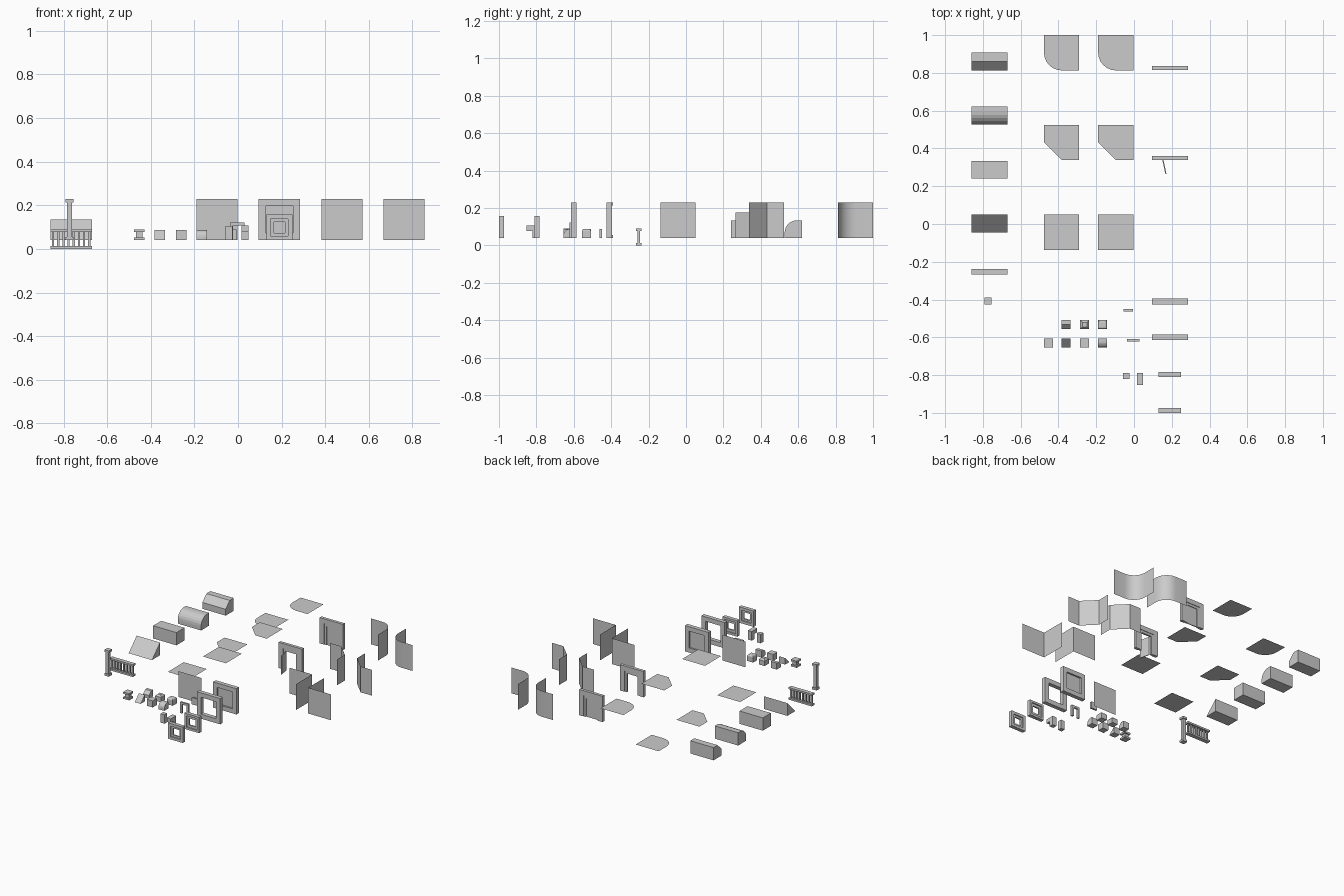
import bpy, math

if "Cube" in bpy.data.objects:
    bpy.data.objects.remove(bpy.data.objects["Cube"])

LO, HI = 0.04, 0.23      # storey bottom and top
S = 0.19                 # module size


def mesh(name, verts, faces):
    me = bpy.data.meshes.new(name)
    me.from_pydata(verts, [], faces)
    me.update()
    ob = bpy.data.objects.new(name, me)
    bpy.context.collection.objects.link(ob)
    return ob


def loft(name, loops):
    """Closed solid through a list of matching vertex loops."""
    n = len(loops[0])
    verts = [v for l in loops for v in l]
    faces = [tuple(reversed(range(n)))]
    for k in range(len(loops) - 1):
        for i in range(n):
            j = (i + 1) % n
            faces.append((k*n + i, k*n + j, (k+1)*n + j, (k+1)*n + i))
    faces.append(tuple(range((len(loops)-1)*n, len(loops)*n)))
    return mesh(name, verts, faces)


def box(name, x0, x1, y0, y1, z0, z1):
    return loft(name, [[(x0, y0, z), (x1, y0, z), (x1, y1, z), (x0, y1, z)] for z in (z0, z1)])


def prism_x(name, prof, x0, x1):
    return loft(name, [[(x, y, z) for y, z in prof] for x in (x0, x1)])


def prism_y(name, prof, y0, y1):
    return loft(name, [[(x, y, z) for x, z in prof] for y in (y1, y0)])


def ring(name, x0, x1, z0, z1, b, y0, y1, zb=None):
    """Rectangular frame, border b (zb = border at top and bottom)."""
    c = b if zb is None else zb
    out = [(x0, z0), (x1, z0), (x1, z1), (x0, z1)]
    inn = [(x0+b, z0+c), (x1-b, z0+c), (x1-b, z1-c), (x0+b, z1-c)]
    loops = [(out, y0), (out, y1), (inn, y1), (inn, y0)]
    verts = [(x, y, z) for l, y in loops for x, z in l]
    faces = []
    for k in range(4):
        for i in range(4):
            j, m = (i+1) % 4, (k+1) % 4
            faces.append((k*4+i, k*4+j, m*4+j, m*4+i))
    return mesh(name, verts, faces)


def portal(name, x0, x1, z0, z1, b, y0, y1, t=None):
    """Door surround open at the bottom."""
    t = b if t is None else t
    return prism_y(name, [(x0, z0), (x0+b, z0), (x0+b, z1-t), (x1-b, z1-t), (x1-b, z0),
                          (x1, z0), (x1, z1), (x0, z1)], y0, y1)


def corner(kind, r=0.095, n=6):
    """Corner path near local (0,0): square, chamfer or round."""
    if kind == "square":
        return [(0, 0)]
    if kind == "chamfer":
        return [(0, r), (r, 0)]
    return [(r - r*math.cos(a), r - r*math.sin(a)) for a in [i*math.pi/2/n for i in range(n+1)]]


def smooth(ob):
    bpy.context.view_layer.objects.active = ob
    ob.select_set(True)
    bpy.ops.object.shade_smooth_by_angle(angle=math.radians(30))
    ob.select_set(False)


# floors, ceilings and corner walls in three corner styles
for kind, y in (("square", -0.137), ("chamfer", 0.338), ("round", 0.813)):
    y1 = y + 0.187
    path = corner(kind)
    for nm, x, z in (("floor", -0.477, LO), ("ceiling", -0.19, HI)):
        pts = [(x+u, y+v, z) for u, v in path] + [(x+S-.003, y, z), (x+S-.003, y1, z), (x, y1, z)]
        mesh(nm + "_" + kind, pts, [tuple(range(len(pts)))])
    full = [(0, .187)] + path + [(.187, 0)]
    for nm, ox, oy, s in (("wall_inner_", 0.57, y1, -1), ("wall_outer_", 0.668, y, 1)):
        p = [(ox + s*u, oy + s*v) for u, v in full]
        n = len(p)
        ob = mesh(nm + kind, [(a, b, LO) for a, b in p] + [(a, b, HI) for a, b in p],
                  [(i, i+1, n+i+1, n+i) for i in range(n-1)])
        if kind == "round":
            smooth(ob)

# plain wall
mesh("wall_plain", [(-.19, -.42, LO), (-.003, -.42, LO), (-.003, -.42, HI), (-.19, -.42, HI)], [(0, 1, 2, 3)])


# roof edge profiles: wedge, block, rounded, chamfered
def edge_profile(kind, y, z, s):
    back = [(y+s, z+s), (y+s, z)]
    if kind == "wedge":
        return [(y, z)] + back
    if kind == "block":
        return [(y, z), (y, z+s)] + back
    if kind == "chamfer":
        return [(y, z), (y, z+s/2), (y+s/2, z+s)] + back
    r = s * 0.7
    return [(y, z)] + [(y+r-r*math.cos(a), z+s-r+r*math.sin(a))
                       for a in [i*math.pi/12 for i in range(7)]] + back


for kind, y in (("wedge", -0.045), ("block", 0.24), ("rounded", 0.527), ("chamfer", 0.813)):
    prism_x("roof_edge_" + kind, edge_profile(kind, y, LO, 0.094), -0.86, -0.67)

# small blocks of the same family
for kind, x, y in (("wedge", -.383, -.655), ("block", -.285, -.655), ("rounded", -.19, -.655),
                   ("chamfer", -.383, -.557)):
    prism_x("small_" + kind, edge_profile(kind, y, LO, 0.048), x, x + 0.048)


def stack(name, cx, cy, levels):
    """Square solid from (half width, z) levels."""
    loft(name, [[(cx-h, cy-h, z), (cx+h, cy-h, z), (cx+h, cy+h, z), (cx-h, cy+h, z)] for h, z in levels])


stack("small_bevelled_cap", -.261, -.533, [(.024, LO), (.024, .076), (.012, .088)])
stack("small_rounded_cap", -.166, -.533, [(.024, LO), (.024, .076), (.0225, .082), (.018, .0865), (.012, .088)])
stack("small_pedestal", -.453, -.631, [(.024, LO), (.024, .053), (.015, .053), (.015, .077), (.024, .077), (.024, .09)])

# railing
box("rail_bottom", -.86, -.67, -.267, -.237, 0, .013)
box("rail_top", -.86, -.67, -.267, -.237, .077, .09)
for i in range(8):
    cx = -.848 + i*0.166/7
    box("baluster", cx-.005, cx+.005, -.258, -.246, .013, .077)

# column
stack("column", -.773, -.408, [(.018, LO), (.018, .056), (.0115, .056), (.0115, .214), (.018, .214), (.018, HI)])

# door walls: one closed, one with an open leaf
for nm, y in (("closed", .815), ("open", .338)):
    portal("door_wall_" + nm, .095, .285, LO, HI, .035, y, y+.022, .035)
    portal("door_frame_" + nm, .13, .25, LO, .195, .018, y+.004, y+.018)
box("door_leaf_closed", .148, .232, .822, .828, LO, .177)
leaf = [(.15, .34), (.156, .341), (.172, .265), (.166, .264)]
loft("door_leaf_open", [[(a, b, z) for a, b in reversed(leaf)] for z in (LO, .177)])

# window walls: one filled, one empty
for nm, y in (("filled", -.425), ("empty", -.615)):
    ring("window_wall_" + nm, .095, .285, LO, HI, .033, y, y+.03)
box("window_panel", .128, .252, -.413, -.407, .073, .197)

# window inserts
for nm, y, b in (("large", -.81, .016), ("small", -1.0, .02)):
    ring("insert_frame_" + nm, .13, .25, LO, .157, b, y, y+.027)
    ring("insert_sash_" + nm, .13+b, .25-b, LO+b, .157-b, .03-b+.004, y+.008, y+.019)

# small arch, plate and brackets
portal("small_arch", -.037, .03, LO, .122, .015, -.622, -.608)
box("small_plate", -.055, -.006, -.463, -.449, LO, .089)
box("bracket_plain", -.057, -.025, -.82, -.788, LO, .105)
prism_x("bracket_lipped", [(-.788, LO), (-.82, LO), (-.82, .078), (-.852, .078), (-.852, .107), (-.788, .107)], .016, .048)
